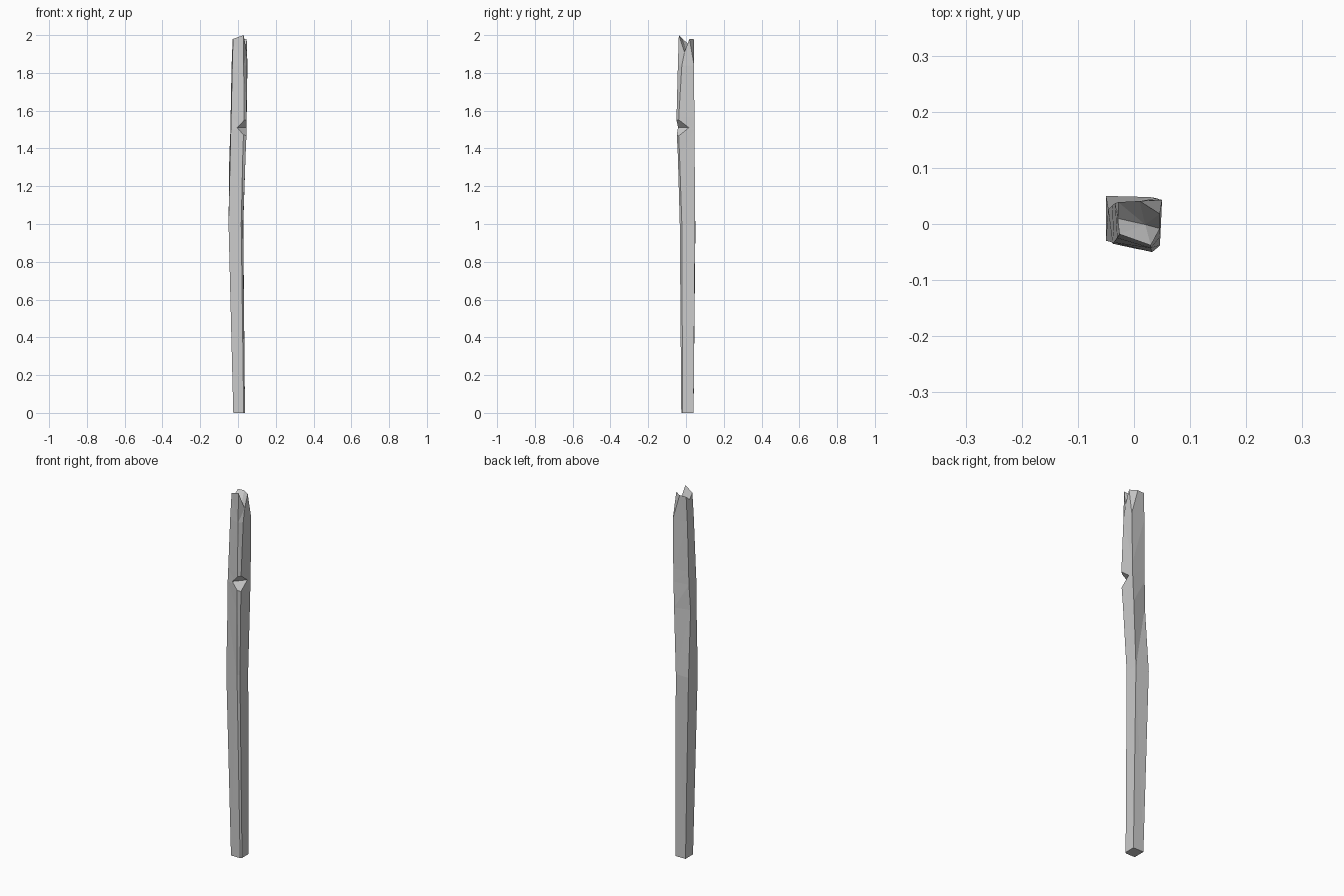
import bpy, bmesh
from mathutils import Vector

if "Cube" in bpy.data.objects:
    bpy.data.objects.remove(bpy.data.objects["Cube"])


def make_object(name, bm):
    bmesh.ops.triangulate(bm, faces=[f for f in bm.faces if len(f.verts) > 3])
    bmesh.ops.recalc_face_normals(bm, faces=bm.faces[:])
    mesh = bpy.data.meshes.new(name)
    bm.to_mesh(mesh)
    bm.free()
    obj = bpy.data.objects.new(name, mesh)
    bpy.context.collection.objects.link(obj)
    return obj


# Hewn post: five-sided sections (left front, chamfer start, chamfer end, right back, left back)
sections = [
    (0.00, [(-.025, -.025), (.030, -.025), (.037, -.018), (.037, .040), (-.025, .040)]),
    (1.00, [(-.050, -.030), (.017, -.033), (.027, -.022), (.028, .048), (-.050, .050)]),
    (1.36, [(-.041, -.032), (.025, -.043), (.040, -.034), (.040, .046), (-.046, .026)]),
    (1.50, [(-.038, -.035), (.030, -.050), (.046, -.040), (.045, .044), (-.040, .032)]),
    (1.57, [(-.036, -.033), (.032, -.050), (.046, -.038), (.046, .044), (-.039, .033)]),
    (1.84, [(-.030, -.025), (.030, -.043), (.047, -.022), (.050, .043), (-.034, .037)]),
]
bm = bmesh.new()
rings = [[bm.verts.new((x, y, z)) for x, y in pts] for z, pts in sections]
bm.faces.new(rings[0][::-1])
for lo, hi in zip(rings, rings[1:]):
    for i in range(5):
        j = (i + 1) % 5
        bm.faces.new((lo[i], lo[j], hi[j], hi[i]))

# Splintered top: jagged rim with a pit in the middle
rim = [bm.verts.new(p) for p in (
    (-.026, -.018, 1.98), (.030, -.038, 2.0), (.046, -.008, 1.91), (.046, .018, 1.98),
    (.010, .041, 1.98), (-.028, .039, 1.98), (-.029, .010, 1.955))]
a, b, c, d, e = rings[-1]
left, peak, valley, right, back, corner, dip = rim
for f in ((a, b, peak, left), (b, c, valley, peak), (c, d, right, valley),
          (d, back, right), (d, e, corner, back),
          (e, a, dip), (e, dip, corner), (a, left, dip)):
    bm.faces.new(f)
pit = bm.verts.new((.020, -.001, 1.925))
for i in range(7):
    bm.faces.new((rim[i], rim[(i + 1) % 7], pit))
post = make_object("wooden_post", bm)

# Axe notch in the front right edge, cut with a wedge
along = Vector((.055, .063, 0)).normalized()
out = Vector((along.y, -along.x, 0))
mid = Vector((.018, -.016, 1.51))
bm = bmesh.new()
ends = [[bm.verts.new(mid + along * s + v) for v in (
    Vector(), out * .12 + Vector((0, 0, -.15)), out * .12 + Vector((0, 0, .14)))]
    for s in (-.2, .2)]
bm.faces.new(ends[0])
bm.faces.new(ends[1])
for i in range(3):
    j = (i + 1) % 3
    bm.faces.new((ends[0][i], ends[0][j], ends[1][j], ends[1][i]))
wedge = make_object("notch_cutter", bm)
wedge.hide_render = True

cut = post.modifiers.new("notch", 'BOOLEAN')
cut.operation = 'DIFFERENCE'
cut.solver = 'EXACT'
cut.object = wedge
bpy.context.view_layer.objects.active = post
bpy.ops.object.modifier_apply(modifier=cut.name)
bpy.data.objects.remove(wedge)
